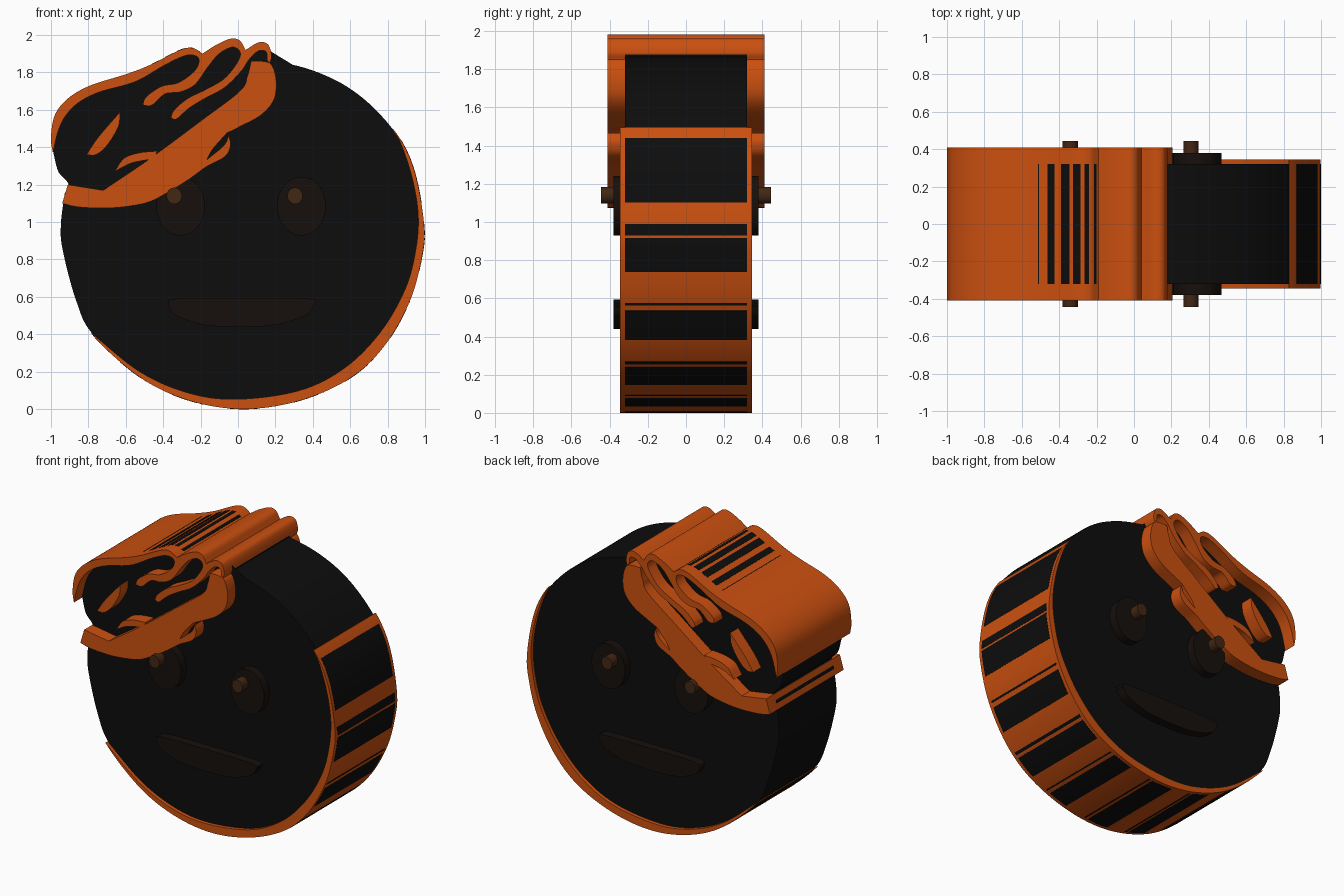
import bpy, bmesh, math
from mathutils import Vector

if "Cube" in bpy.data.objects:
    bpy.data.objects.remove(bpy.data.objects["Cube"])


def material(name, color):
    m = bpy.data.materials.new(name)
    m.diffuse_color = (*color, 1)
    m.use_nodes = True
    m.node_tree.nodes["Principled BSDF"].inputs["Base Color"].default_value = m.diffuse_color
    return m


BLACK = material("black", (0.004, 0.004, 0.004))
ORANGE = material("orange", (0.60, 0.08, 0.005))
DARK = material("dark_brown", (0.008, 0.005, 0.0035))
BROWN = material("brown", (0.055, 0.02, 0.007))


def smooth(points, n=12):
    """Open smooth curve through (x, z) points given in hundredths of a unit."""
    p = [Vector(q) / 100 for q in points]
    p = [p[0] * 2 - p[1]] + p + [p[-1] * 2 - p[-2]]
    out = []
    for a, b, c, d in zip(p, p[1:], p[2:], p[3:]):
        for i in range(n):
            t = i / n
            out.append(0.5 * (2 * b + (c - a) * t + (2 * a - 5 * b + 4 * c - d) * t ** 2
                              + (3 * b - a - 3 * c + d) * t ** 3))
    return out + [p[-2]]


def outline(*pieces):
    """Join smooth pieces, keeping a corner where they meet."""
    return [v for piece in pieces for v in smooth(piece)]


def slab(name, points, half, mat):
    """Extrude a closed x-z outline to y = -half .. half."""
    clean = []
    for p in points:
        if not clean or (p - clean[-1]).length > 1e-4:
            clean.append(p)
    if (clean[0] - clean[-1]).length < 1e-4:
        clean.pop()
    bm = bmesh.new()
    face = bm.faces.new([bm.verts.new((p.x, -half, p.y)) for p in clean])
    new = bmesh.ops.extrude_face_region(bm, geom=[face])["geom"]
    bmesh.ops.translate(bm, vec=(0, 2 * half, 0),
                        verts=[g for g in new if isinstance(g, bmesh.types.BMVert)])
    bmesh.ops.recalc_face_normals(bm, faces=bm.faces)
    me = bpy.data.meshes.new(name)
    bm.to_mesh(me)
    bm.free()
    me.materials.append(mat)
    ob = bpy.data.objects.new(name, me)
    bpy.context.collection.objects.link(ob)
    bpy.ops.object.select_all(action="DESELECT")
    ob.select_set(True)
    bpy.context.view_layer.objects.active = ob
    bpy.ops.object.shade_smooth_by_angle(angle=math.radians(30))
    return ob


def ellipse(x, z, rx, rz, n=48):
    return [Vector((x + rx * math.cos(math.tau * i / n), z + rz * math.sin(math.tau * i / n)))
            for i in range(n)]


CENTRE = Vector((0.02, 0.93))


def scaled(points, s):
    return [CENTRE + (p - CENTRE) * s for p in points]


def angle(p):
    d = p - CENTRE
    return math.degrees(math.atan2(d.y, d.x))


def stripe(name, points, key, lo, hi):
    """Thin black panel lying on the part of a curve where lo <= key <= hi."""
    part = [p for p in points if lo <= key(p) <= hi]
    if len(part) > 1:
        slab(name, scaled(part, 1.0015) + scaled(part, 0.992)[::-1], 0.32, BLACK)


# Shared silhouette curves
FACE = [(17, 187), (38, 182), (57, 173.5), (73, 161), (87, 144), (95, 125), (99.5, 98.5),
        (98.5, 82), (92, 58), (78.5, 34), (60, 16.5), (33, 4.5), (3, 0), (-26, 4.5),
        (-52.5, 17), (-78, 40), (-87, 58.5), (-94, 85), (-95, 98.5), (-93, 115)]
HAIR_LEFT = [(-99, 137), (-100, 145), (-98, 157), (-91, 166), (-79, 173), (-60, 179),
             (-47, 184), (-31, 192), (-24, 193), (-19, 190)]
HAIR_MID = [(-19, 190), (-12, 194.5), (-4, 198), (1, 197), (4, 192)]
HAIR_RIGHT = [(4, 192), (11, 196), (16, 195), (18, 189), (17, 185)]

# Black head, including the backing behind the hair
head = outline(FACE, [(-93, 115), (-91, 120.5), (-96.3, 127), (-99, 137)],
               HAIR_LEFT, HAIR_MID, HAIR_RIGHT)
slab("head", scaled(head, 0.997), 0.32, BLACK)

# Orange crescent rim on the lower right
outer = [p for p in smooth(FACE, 16) if -148 <= angle(p) <= 35.1]
inner = smooth([(-80, 42), (-52.5, 20), (-26, 8.5), (0, 5.3), (33, 10), (57, 22), (76, 41),
                (89.3, 64), (95, 85), (96.3, 104), (93, 124), (87, 142), (82.5, 149.5)])
slab("rim", outer + inner[1:], 0.345, ORANGE)

# Black stripes across the rim
fine = smooth(FACE, 60)
bands = [(10, 31), (0, 3.5), (-11.5, -0.8), (-22.5, -21.3), (-34.5, -24), (-44.5, -43),
         (-55, -45.5), (-63, -62), (-73, -64), (-83, -82), (-94, -84), (-104, -103),
         (-114, -105), (-124, -123), (-134, -125), (-146, -138)]
for lo, hi in bands:
    stripe("rim_stripe", fine, angle, lo, hi)

# Black stripes across the top of the hair
for lo, hi in [(-.512, -.507), (-.463, -.423), (-.392, -.342), (-.327, -.285),
               (-.265, -.24), (-.215, -.2)]:
    stripe("hair_stripe", smooth(HAIR_LEFT, 60), lambda p: p.x, lo, hi)

# Hair outline with curled locks
curl_low = [(17, 185), (15.5, 187), (15, 191), (11, 191.5), (6, 187), (2, 181), (-7, 172),
            (-17, 166.5), (-26, 161), (-33, 155), (-36, 156)]
curl_mid = [(-36, 156), (-34, 160), (-27, 166), (-17, 171), (-7, 177), (0, 186), (1, 191),
            (-3, 193.5), (-10, 190), (-16, 183), (-23, 173.5), (-31, 169.5), (-39, 168.5),
            (-46, 162.5), (-51, 162.5)]
curl_top = [(-51, 162.5), (-49, 167), (-41, 172.5), (-32, 174.5), (-24, 180), (-21, 185),
            (-22, 188.5), (-28, 189), (-39, 184), (-55, 175), (-74, 169.5), (-85, 164),
            (-92, 157), (-96, 149), (-99, 137)]
slab("hair_outline", outline(HAIR_LEFT, HAIR_MID, HAIR_RIGHT, curl_low, curl_mid, curl_top),
     0.41, ORANGE)

# Broad lower sweep of hair with a small notch
slab("hair_sweep", outline(
    [(7, 186), (5, 178), (1, 170), (-20, 154), (-47, 134), (-72, 117)],
    [(-72, 117), (-91, 120)], [(-91, 120), (-94, 110)],
    [(-94, 110), (-85, 108), (-68, 107.5), (-50, 110), (-39, 115), (-26, 123), (-17, 129.5),
     (-7, 135), (-4, 141), (-5, 146.5)],
    [(-5, 146.5), (-7.5, 141), (-16.5, 133.5)], [(-16.5, 133.5), (-13.5, 139), (-6, 147.5)],
    [(-6, 147.5), (1, 151), (12, 157), (19, 165), (20.5, 175), (18, 184), (13, 186), (7, 186)]),
    0.41, ORANGE)

# Loose strands
slab("hair_strand", outline([(-81, 136), (-75, 145), (-63, 159)],
                            [(-63, 159), (-64, 151), (-70, 141), (-76, 136), (-81, 136)]),
     0.41, ORANGE)
slab("hair_wisp", outline([(-66, 127), (-61, 134), (-53, 137), (-43, 138)],
                          [(-43, 138), (-46, 134), (-57, 131.5), (-66, 127)]), 0.41, ORANGE)

# Eyes and pupils, both running through the head
for side, x in (("left", -0.307), ("right", 0.339)):
    slab(side + "_eye", ellipse(x, 1.085, 0.13, 0.157), 0.38, DARK)
    slab(side + "_pupil", ellipse(x - 0.034, 1.14, 0.041, 0.044, 32), 0.445, BROWN)

# Mouth
slab("mouth", outline([(-37.5, 56), (-33, 59), (0, 59.5), (38, 59), (41, 56)],
                      [(41, 56), (36, 50), (20, 45), (1, 44), (-18, 45), (-33, 50), (-37.5, 56)]),
     0.38, DARK)
